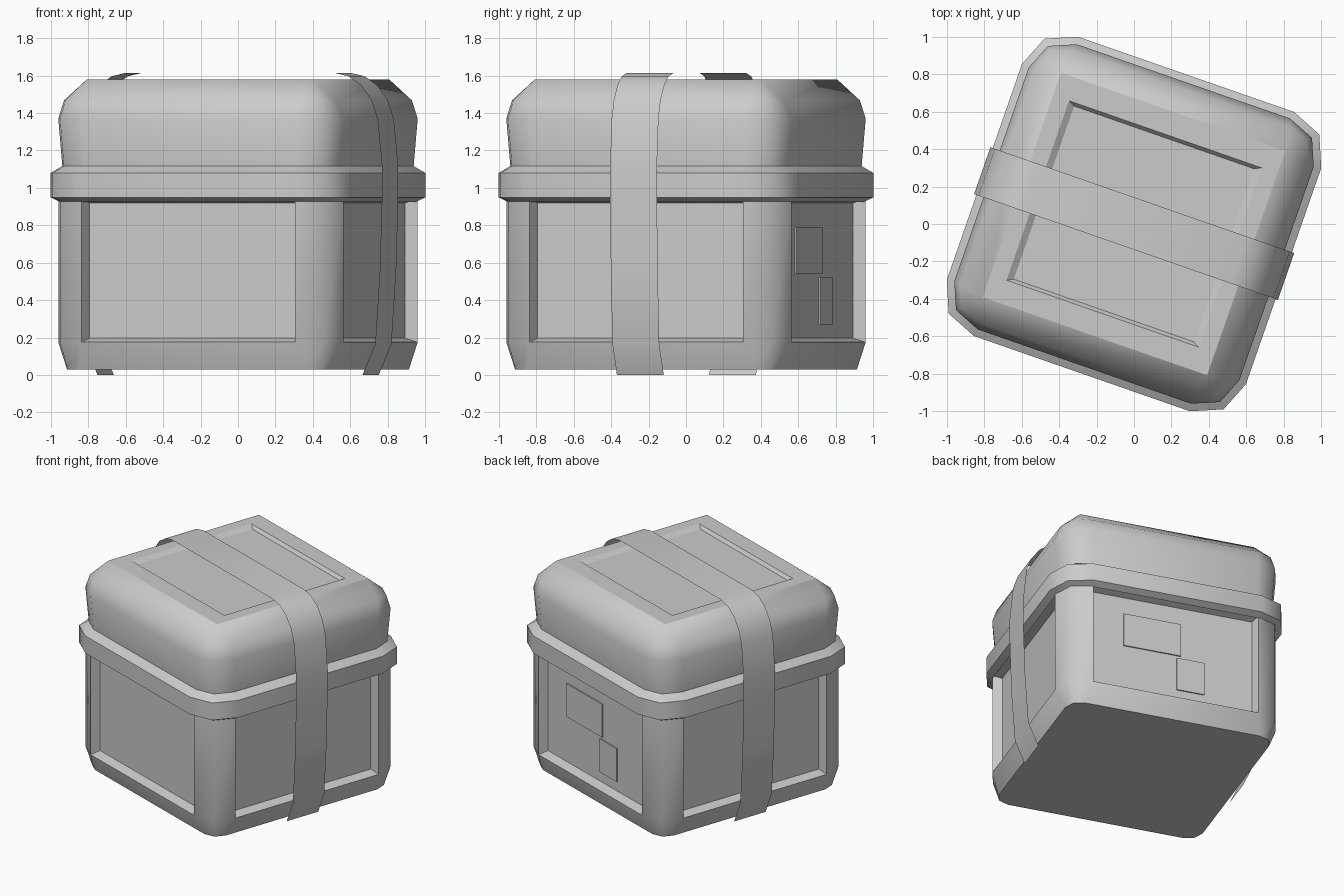
import bpy, bmesh, math

if "Cube" in bpy.data.objects:
    bpy.data.objects.remove(bpy.data.objects["Cube"])

TURN = math.radians(-19.2)   # whole crate is turned about z


def ring(h, s, z):
    """Rounded square: half width h, straight half length s, two-segment corners."""
    pts = []
    for q in range(4):
        c = math.pi / 2 * q
        cx = s * math.sqrt(2) * math.cos(c + math.pi / 4)
        cy = s * math.sqrt(2) * math.sin(c + math.pi / 4)
        for k in range(3):
            a = c + math.pi / 4 * k
            pts.append((cx + (h - s) * math.cos(a), cy + (h - s) * math.sin(a), z))
    return pts


def loft(profile, bottom=False, top=False):
    bm = bmesh.new()
    rows = [[bm.verts.new(p) for p in ring(*r)] for r in profile]
    for a, b in zip(rows, rows[1:]):
        for i in range(12):
            j = (i + 1) % 12
            bm.faces.new((a[i], a[j], b[j], b[i]))
    if bottom:
        bm.faces.new(rows[0][::-1])
    if top:
        bm.faces.new(rows[-1])
    bmesh.ops.remove_doubles(bm, verts=bm.verts, dist=1e-4)
    bm.normal_update()
    return bm


def finish(name, bm, angle=50):
    me = bpy.data.meshes.new(name)
    bm.to_mesh(me)
    bm.free()
    ob = bpy.data.objects.new(name, me)
    bpy.context.collection.objects.link(ob)
    ob.rotation_euler.z = TURN
    bpy.ops.object.select_all(action='DESELECT')
    ob.select_set(True)
    bpy.context.view_layer.objects.active = ob
    bpy.ops.object.shade_smooth_by_angle(angle=math.radians(angle))
    return ob


# Body with a recessed panel on each side
bm = loft([(.745, .64, .03), (.807, .604, .175), (.807, .604, .94)], bottom=True)
panels = [f for f in bm.faces if f.calc_area() > .6 and abs(f.normal.z) < .1]
bmesh.ops.inset_individual(bm, faces=panels, thickness=.03, depth=-.065)
finish("body", bm)

# Projecting rim band
finish("rim_band", loft([(.8, .604, .925), (.847, .612, .95),
                         (.847, .612, 1.08), (.78, .6, 1.12)]))

# Lid with rounded shoulders and a shallow recessed top
bm = loft([(.785, .6, 1.11), (.807, .604, 1.37), (.77, .617, 1.468),
           (.635, .635, 1.58)], top=True)
top = max(bm.faces, key=lambda f: f.calc_center_median().z)
for x, y, z in ((.545, .508, 1.58), (.51, .49, 1.557)):
    for e in top.edges:
        e.smooth = False
    bmesh.ops.inset_individual(bm, faces=[top], thickness=.02)
    for v in top.verts:
        v.co = (math.copysign(x, v.co.x), math.copysign(y, v.co.y), z)
for e in top.edges:
    e.smooth = False
finish("lid", bm)

# Strap: a thin sheet running over the lid and down both sides
half = [(.75, 0), (.822, .165), (.848, .55), (.86, .95), (.86, 1.12), (.835, 1.37),
        (.80, 1.47), (.74, 1.55), (.67, 1.597), (.59, 1.615)]
path = half + [(-x, z) for x, z in reversed(half)]
bm = bmesh.new()
rows = [[bm.verts.new((x, y, z)) for y in (-.13, .135)] for x, z in path]
for a, b in zip(rows, rows[1:]):
    bm.faces.new((a[0], a[1], b[1], b[0]))
bm.normal_update()
finish("strap", bm)

# Two thin paper labels on the back panel
for name, x0, x1, z0, z1 in (("large_label", -.06, .36, .54, .79),
                             ("small_label", -.23, -.03, .27, .52)):
    bm = bmesh.new()
    bmesh.ops.create_cube(bm, size=1)
    for v in bm.verts:
        v.co = (x1 if v.co.x > 0 else x0, .751 if v.co.y > 0 else .74,
                z1 if v.co.z > 0 else z0)
    finish(name, bm, 30)
